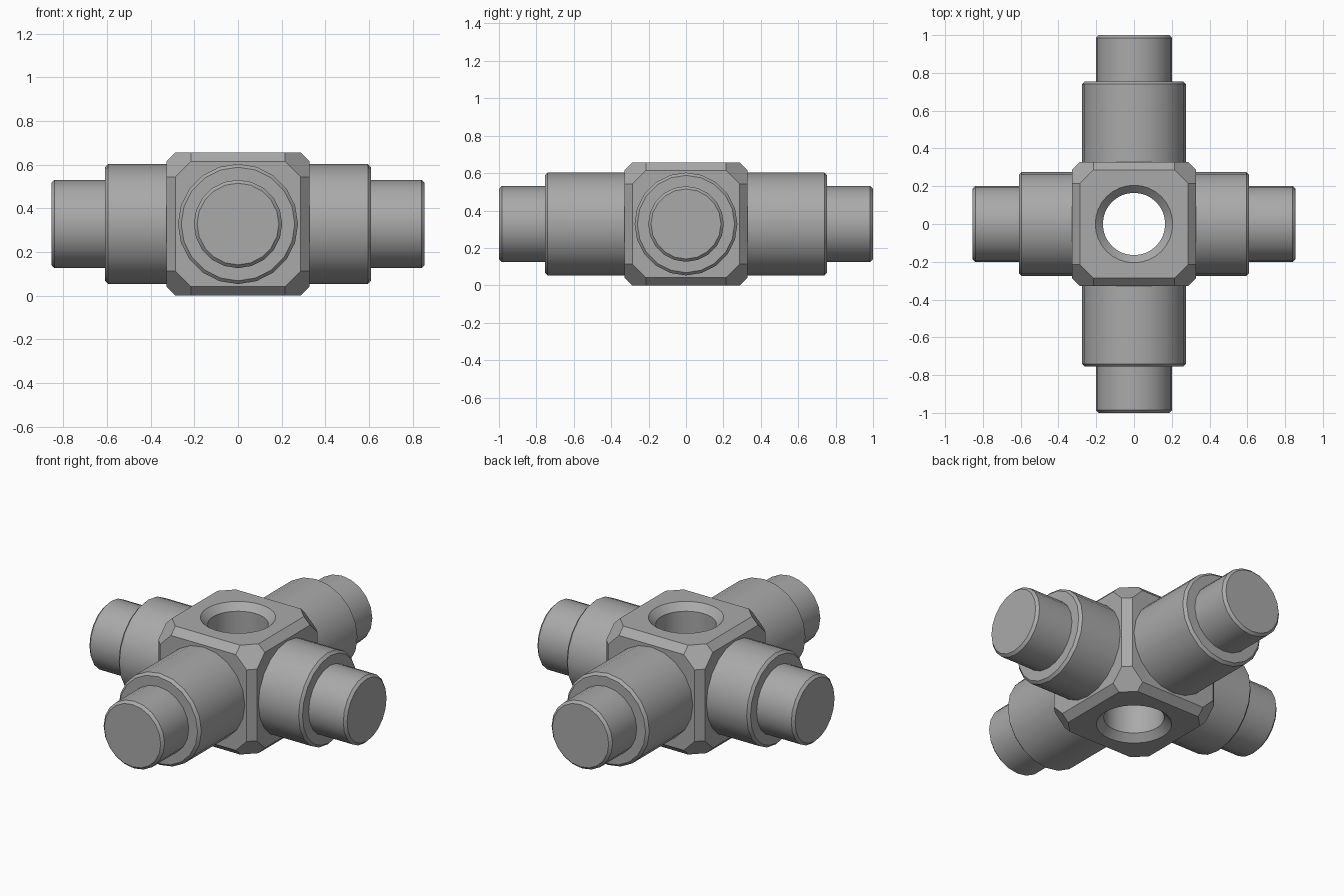
import bpy, bmesh
from math import pi, radians
from itertools import permutations, product
from mathutils import Matrix

cube = bpy.data.objects.get("Cube")
if cube:
    bpy.data.objects.remove(cube, do_unlink=True)

HALF = 0.328      # half the block's width
BEVEL = 0.015     # chamfer on the pipe ends
SIDES = 20

grey = bpy.data.materials.new("plain grey")
grey.use_nodes = True
colour = (0.4, 0.4, 0.4, 1)
grey.diffuse_color = colour
grey.node_tree.nodes["Principled BSDF"].inputs["Base Color"].default_value = colour


def add_object(name, bm, matrix=Matrix()):
    """Turn a bmesh into a grey object."""
    bmesh.ops.recalc_face_normals(bm, faces=bm.faces)
    mesh = bpy.data.meshes.new(name)
    bm.to_mesh(mesh)
    bm.free()
    mesh.materials.append(grey)
    obj = bpy.data.objects.new(name, mesh)
    bpy.context.collection.objects.link(obj)
    obj.matrix_world = matrix
    return obj


def lathe(profile, sides):
    """Closed solid from (radius, height) rings around z."""
    bm = bmesh.new()
    rings = []
    for radius, height in profile:
        ring = bmesh.ops.create_circle(bm, segments=sides, radius=radius,
                                       matrix=Matrix.Translation((0, 0, height)))
        rings.append(ring["verts"])
    for low, high in zip(rings, rings[1:]):
        for i in range(sides):
            j = (i + 1) % sides
            bm.faces.new((low[i], low[j], high[j], high[i]))
    bm.faces.new(rings[0])
    bm.faces.new(rings[-1])
    return bm


def shade(obj):
    bpy.ops.object.select_all(action="DESELECT")
    obj.select_set(True)
    bpy.context.view_layer.objects.active = obj
    bpy.ops.object.shade_smooth_by_angle(angle=radians(30))


# Centre block: a cube with cut edges and larger cut corners
bm = bmesh.new()
for corner in permutations((0.215, 0.287, HALF)):
    for signs in product((-1, 1), repeat=3):
        bm.verts.new([c * s for c, s in zip(corner, signs)])
bmesh.ops.convex_hull(bm, input=bm.verts)
bmesh.ops.dissolve_limit(bm, angle_limit=radians(1), verts=bm.verts, edges=bm.edges)
block = add_object("centre_block", bm, Matrix.Translation((0, 0, HALF)))

# Countersunk hole straight through the block
wide, narrow, sink = 0.205, 0.165, 0.04
cutter = add_object("hole_cutter", lathe([
    (wide + 0.02, -HALF - 0.02), (narrow, sink - HALF),
    (narrow, HALF - sink), (wide + 0.02, HALF + 0.02)], 32),
    Matrix.Translation((0, 0, HALF)))
cutter.hide_render = True
cut = block.modifiers.new("hole", "BOOLEAN")
cut.operation = "DIFFERENCE"
cut.solver = "EXACT"
cut.object = cutter
bpy.ops.object.select_all(action="DESELECT")
bpy.context.view_layer.objects.active = block
bpy.ops.object.modifier_apply(modifier=cut.name)
bpy.data.objects.remove(cutter, do_unlink=True)
shade(block)

# Four stepped pipes: the front and back ones are longer
arms = (("front_pipe", 0, 0.755, 1.0), ("left_pipe", 1, 0.61, 0.855),
        ("back_pipe", 2, 0.755, 1.0), ("right_pipe", 3, 0.61, 0.855))
for name, turn, step, end in arms:
    matrix = (Matrix.Translation((0, 0, HALF)) @ Matrix.Rotation(turn * pi / 2, 4, "Z")
              @ Matrix.Rotation(pi / 2, 4, "X"))
    body, tip = 0.275, 0.202
    pipe = add_object(name, lathe([
        (body, HALF - 0.01), (body, step - BEVEL), (body - BEVEL, step),
        (tip, step), (tip, end - BEVEL), (tip - BEVEL, end)], SIDES), matrix)
    shade(pipe)
